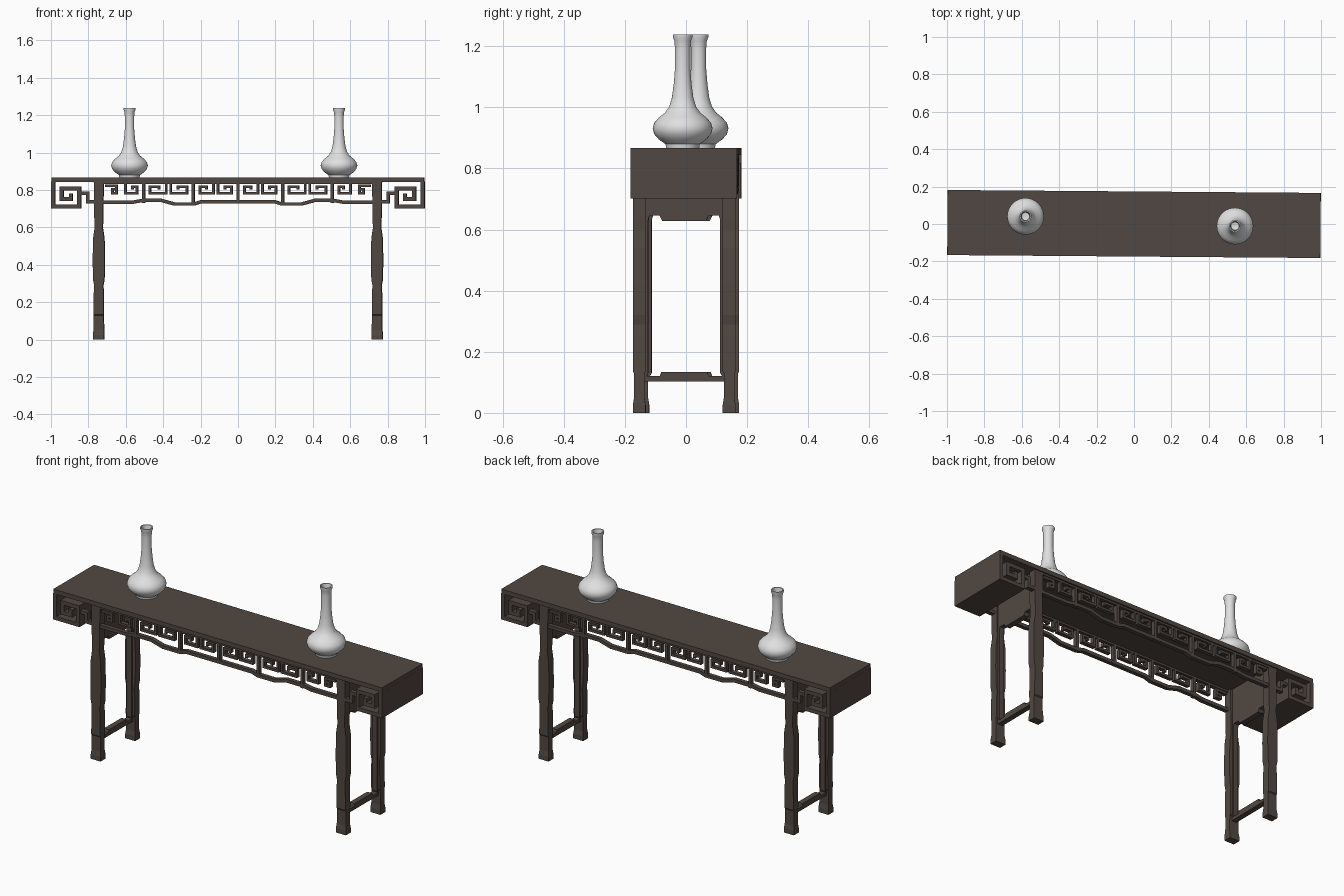
import bpy, bmesh, math
from mathutils import Vector, Matrix

if "Cube" in bpy.data.objects:
    bpy.data.objects.remove(bpy.data.objects["Cube"])

TURN = Matrix.Rotation(math.radians(-0.45), 4, 'Z')   # table sits very slightly turned


def material(name, rgb):
    m = bpy.data.materials.new(name)
    m.diffuse_color = (*rgb, 1)
    m.use_nodes = True
    m.node_tree.nodes["Principled BSDF"].inputs["Base Color"].default_value = m.diffuse_color
    return m


WOOD = material("dark_wood", (0.083, 0.064, 0.054))
GLAZE = material("white_glaze", (0.75, 0.75, 0.75))


def finish(name, bm, mat, matrix=TURN):
    bmesh.ops.recalc_face_normals(bm, faces=bm.faces)
    bm.transform(matrix)
    me = bpy.data.meshes.new(name)
    bm.to_mesh(me)
    bm.free()
    ob = bpy.data.objects.new(name, me)
    me.materials.append(mat)
    bpy.context.collection.objects.link(ob)
    return ob


def box(bm, x0, x1, y0, y1, z0, z1):
    loft(bm, [[(x0, y0, z), (x1, y0, z), (x1, y1, z), (x0, y1, z)] for z in (z0, z1)])


def loft(bm, rings):
    """Skin a stack of four-sided rings and cap both ends."""
    vs = [[bm.verts.new(p) for p in r] for r in rings]
    for a, b in zip(vs, vs[1:]):
        for i in range(4):
            j = (i + 1) % 4
            bm.faces.new((a[i], a[j], b[j], b[i]))
    bm.faces.new(vs[0])
    bm.faces.new(vs[-1])


def ribbon(bm, pts, t, y0, y1):
    """Bar of thickness t along an x-z path with mitred corners, from y0 to y1."""
    p = [Vector(q) for q in pts]
    rings = []
    for i, c in enumerate(p):
        d1 = (c - p[i - 1]).normalized() if i else (p[1] - c).normalized()
        d2 = (p[i + 1] - c).normalized() if i < len(p) - 1 else d1
        n1, n2 = Vector((-d1.y, d1.x)), Vector((-d2.y, d2.x))
        n = (n1 + n2) / (1 + n1.dot(n2)) * t / 2
        a, b = c + n, c - n
        rings.append([(a.x, y0, a.y), (b.x, y0, b.y), (b.x, y1, b.y), (a.x, y1, a.y)])
    loft(bm, rings)


def side_plate(bm, yz, x0, x1):
    """Flat y-z outline extruded along x."""
    f = bm.faces.new([bm.verts.new((x0, y, z)) for y, z in yz])
    r = bmesh.ops.extrude_face_region(bm, geom=[f])
    bmesh.ops.translate(bm, vec=(x1 - x0, 0, 0),
                        verts=[v for v in r["geom"] if isinstance(v, bmesh.types.BMVert)])


L, W, TOP = 0.997, 0.174, 0.867

# table top
bm = bmesh.new()
box(bm, -L, L, -W, W, 0.843, TOP)
finish("table_top", bm, WOOD)

for s, side in ((-1, "left"), (1, "right")):
    # rolled end: a square spiral running the full depth
    bm = bmesh.new()
    path = [(0.987, 0.845), (0.987, 0.712), (0.849, 0.712), (0.849, 0.807), (0.943, 0.807),
            (0.943, 0.752), (0.893, 0.752), (0.893, 0.782)]
    ribbon(bm, [(s * x, z) for x, z in path], 0.021, -W, W)
    finish(side + "_scroll_end", bm, WOOD)

    # side frame between front and back legs
    bm = bmesh.new()
    xa, xb = s * 0.73, s * 0.76
    side_plate(bm, [(-.13, .845), (-.13, .645), (-.08, .645), (-.072, .628), (.072, .628),
                    (.08, .645), (.13, .645), (.13, .845)], xa, xb)
    side_plate(bm, [(-.135, .102), (.135, .102), (.135, .12), (.08, .12), (.075, .134),
                    (-.075, .134), (-.08, .12), (-.135, .12)], xa, xb)
    for f in (-1, 1):
        side_plate(bm, [(f * .13, .11), (f * .118, .13), (f * .118, .63), (f * .112, .65),
                        (f * .13, .65)], xa, xb)
    finish(side + "_side_frame", bm, WOOD)

    for f, face in ((-1, "front"), (1, "back")):
        # leg: height, half width in x, half depth in y
        bm = bmesh.new()
        prof = [(0, .030, .021), (.025, .030, .021), (.05, .028, .017), (.13, .027, .017),
                (.135, .027, .021), (.25, .026, .021), (.29, .024, .021), (.32, .030, .021),
                (.42, .032, .021), (.54, .030, .021), (.60, .021, .021), (.63, .023, .021),
                (.845, .026, .021)]
        cx, cy = s * 0.744, f * 0.147
        loft(bm, [[(cx - a, cy - b, z), (cx + a, cy - b, z), (cx + a, cy + b, z),
                   (cx - a, cy + b, z)] for z, a, b in prof])
        finish(f"{face}_{side}_leg", bm, WOOD)

        # hooked bracket joining leg and rolled end
        bm = bmesh.new()
        ribbon(bm, [(s * x, z) for x, z in ((.85, .782), (.803, .782), (.803, .737), (.765, .737))],
               0.018, f * 0.142, f * 0.166)
        finish(f"{face}_{side}_bracket", bm, WOOD)

# fretwork aprons, front and back
for f, face in ((-1, "front"), (1, "back")):
    bm = bmesh.new()
    ya, yb = f * 0.145, f * 0.167
    half = [(0, .736), (.13, .736), (.20, .736), (.235, .725), (.34, .725), (.41, .744),
            (.51, .744), (.56, .735), (.72, .735)]
    ribbon(bm, [(-x, z) for x, z in half[:0:-1]] + half, 0.018, ya, yb)
    ribbon(bm, [(-.72, .839), (.72, .839)], 0.014, ya, yb)
    posts = [-.722, -.505, -.238, 0, .238, .505, .722]
    for x in posts[1:-1]:
        ribbon(bm, [(x, .73), (x, .845)], 0.016, ya, yb)
    # two facing hooks in every bay
    for a, b in zip(posts, posts[1:]):
        w = (b - a) / 2
        for x0, d in ((a, 1), (b, -1)):
            hook = [(.012, .822), (w - .035, .822), (w - .035, .783), (.05, .783), (.05, .803),
                    (.075, .803)]
            if abs(x0) < 0.6:
                hook = [(w - .012, .842), (w - .012, .783), (.035, .783), (.035, .818),
                        (w - .05, .818), (w - .05, .803)]
            ribbon(bm, [(x0 + d * u, z) for u, z in hook], 0.013, ya, yb)
    finish(face + "_apron", bm, WOOD)

# long-necked vases, hollow, turned from one profile (radius, height)
PROFILE = [(0, 0), (.054, 0), (.056, .012), (.078, .028), (.093, .045), (.098, .064), (.093, .082),
           (.078, .099), (.058, .115), (.044, .135), (.035, .165), (.029, .21), (.025, .26),
           (.025, .325), (.027, .350), (.032, .362), (.032, .371), (.026, .371), (.021, .345),
           (.020, .26), (.026, .17), (.04, .12), (0, .10)]
for name, x, y in (("left_vase", -0.58, 0.041), ("right_vase", 0.54, -0.011)):
    bm = bmesh.new()
    vs = [bm.verts.new((r, 0, z)) for r, z in PROFILE]
    es = [bm.edges.new(e) for e in zip(vs, vs[1:])]
    bmesh.ops.spin(bm, geom=vs + es, cent=(0, 0, 0), axis=(0, 0, 1), angle=math.tau, steps=40)
    bmesh.ops.remove_doubles(bm, verts=bm.verts, dist=1e-5)
    ob = finish(name, bm, GLAZE, Matrix.Translation((x, y, TOP)))
    bpy.context.view_layer.objects.active = ob
    ob.select_set(True)
    bpy.ops.object.shade_smooth_by_angle(angle=math.radians(40))
    ob.select_set(False)
